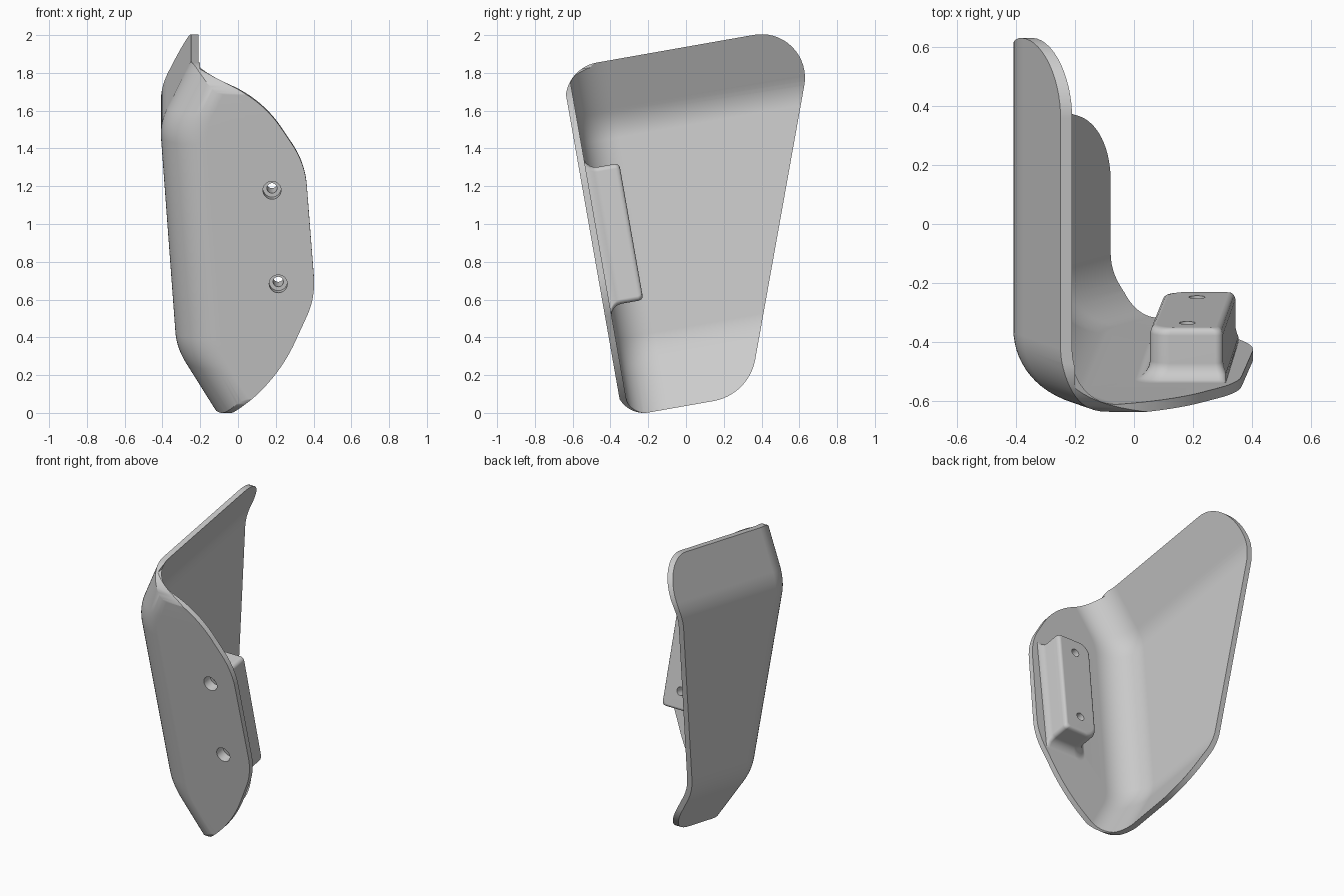
import bpy, bmesh, math
from mathutils import Vector, Matrix

if "Cube" in bpy.data.objects:
    bpy.data.objects.remove(bpy.data.objects["Cube"])

FRONT, BEND_R, THICK = -0.335, 0.24, 0.035
TILT = math.radians(10)

grey = bpy.data.materials.new("plain_grey")
grey.use_nodes = True
grey.diffuse_color = (0.6, 0.6, 0.6, 1)
grey.node_tree.nodes["Principled BSDF"].inputs["Base Color"].default_value = (0.6, 0.6, 0.6, 1)


def rounded(corners, steps=10):
    """Polygon of (a, b, cut) corners, each cut replaced by a circular arc."""
    out = []
    for i, (a, b, cut) in enumerate(corners):
        p = Vector((a, b))
        if cut == 0:
            out.append(p)
            continue
        d0 = (Vector(corners[i - 1][:2]) - p).normalized()
        d1 = (Vector(corners[(i + 1) % len(corners)][:2]) - p).normalized()
        k = math.sin(d0.angle(d1) / 2)
        for s in range(steps + 1):
            t = s / steps
            w0, w1, w2 = (1 - t) ** 2, 2 * k * t * (1 - t), t * t
            out.append((w0 * (p + d0 * cut) + w1 * p + w2 * (p + d1 * cut)) / (w0 + w1 + w2))
    return out


def loft(name, rings):
    """Closed solid through rings that have equal point counts."""
    bm = bmesh.new()
    loops = [[bm.verts.new(p) for p in ring] for ring in rings]
    n = len(loops[0])
    for lo, hi in zip(loops, loops[1:]):
        for i in range(n):
            j = (i + 1) % n
            bm.faces.new((lo[i], lo[j], hi[j], hi[i]))
    bm.faces.new(loops[0][::-1])
    bm.faces.new(loops[-1])
    bmesh.ops.recalc_face_normals(bm, faces=bm.faces)
    mesh = bpy.data.meshes.new(name)
    bm.to_mesh(mesh)
    bm.free()
    obj = bpy.data.objects.new(name, mesh)
    bpy.context.collection.objects.link(obj)
    mesh.materials.append(grey)
    return obj


def combine(target, other, operation):
    """Apply a boolean and discard the helper."""
    other.hide_render = True
    mod = target.modifiers.new("cut", 'BOOLEAN')
    mod.object, mod.operation, mod.solver = other, operation, 'EXACT'
    bpy.context.view_layer.update()
    graph = bpy.context.evaluated_depsgraph_get()
    mesh = bpy.data.meshes.new_from_object(target.evaluated_get(graph))
    target.modifiers.clear()
    target.data = mesh
    bpy.data.objects.remove(other)


def ramp(d, h=0.08):
    """Zero, then a soft bend, then a straight slope."""
    if d <= -h:
        return 0
    return d if d >= h else (d + h) ** 2 / (4 * h)


def wall_x(w):
    return -0.299 - 0.073 * w + 0.573 * ramp(w - 1.57) + 0.545 * ramp(0.36 - w)


# Bent shell: an L section swept upward along the folded side wall
def section(w):
    x0 = wall_x(w)
    slope = (wall_x(w + 0.01) - wall_x(w - 0.01)) / 0.02
    tx = THICK * math.hypot(1, slope)

    def skin(dx, dy):
        rx, ry = BEND_R - dx, BEND_R - dy
        cx, cy = x0 + BEND_R, FRONT + BEND_R
        arc = [(cx - rx * math.cos(a), cy - ry * math.sin(a), w)
               for a in (math.pi / 2 * i / 16 for i in range(17))]
        return [(x0 + dx, 1.2, w)] + arc + [(0.6, FRONT + dy, w)]

    return skin(0, 0) + skin(tx, THICK)[::-1]


heights = [-0.1] + [0.28 + 0.02 * i for i in range(9)] + [1.49 + 0.02 * i for i in range(9)] + [2.05]
guard = loft("guard", [section(w) for w in heights])

# Trim the side wall, then the front plate
side = rounded([(-0.345, 0.028, 0.15), (0.343, 0.028, 0.19), (1.03, 1.9, 0.33), (-0.345, 1.9, 0.2)], 16)
combine(guard, loft("side_trim", [[(x, p.x, p.y) for p in side] for x in (-1, 1)]), 'INTERSECT')

front = rounded([(-1, -0.2, 0), (-0.07, -0.2, 0), (-0.07, 0, 0), (0.22, 0.25, 0.2),
                 (0.41, 0.67, 0.11), (0.355, 1.39, 0.12), (0.13, 1.73, 0.18),
                 (-0.2, 1.88, 0), (-0.2, 2.1, 0), (-1, 2.1, 0)], 12)
combine(guard, loft("front_trim", [[(p.x, y, p.y) for p in front] for y in (-0.8, 1.5)]), 'INTERSECT')


# Mounting pad behind the front plate, flared at its base
def pad_ring(y, e):
    side_e = min(e, 0.01)
    pts = rounded([(0.10 - e, 0.62 - e, 0.07), (0.345 + side_e, 0.62 - e, 0.025),
                   (0.30 + side_e, 1.355 + e, 0.025), (0.05 - e, 1.355 + e, 0.07)], 8)
    return [(p.x, y, p.y) for p in pts]


pad_steps = [(-0.32, 0.05), (-0.3, 0.05), (-0.292, 0.03), (-0.277, 0.014), (-0.26, 0.004),
             (-0.24, 0), (-0.145, 0), (-0.13, -0.005), (-0.123, -0.012), (-0.12, -0.022)]
combine(guard, loft("pad", [pad_ring(y, e) for y, e in pad_steps]), 'UNION')

# Two counterbored screw holes
for x, w in ((0.18, 1.247), (0.213, 0.744)):
    rings = [[(x + r * math.cos(a), y, w + r * math.sin(a))
              for a in (math.tau * i / 32 for i in range(32))]
             for y, r in ((-0.5, 0.048), (-0.27, 0.048), (-0.27, 0.027), (0, 0.027))]
    combine(guard, loft("screw_hole", rings), 'DIFFERENCE')

# Lean the finished part and shade it
guard.data.transform(Matrix.Rotation(TILT, 4, 'X'))
low = min(v.co.z for v in guard.data.vertices)
guard.data.transform(Matrix.Translation((0, 0, -low)))
bpy.ops.object.select_all(action='DESELECT')
guard.select_set(True)
bpy.context.view_layer.objects.active = guard
bpy.ops.object.shade_smooth_by_angle(angle=math.radians(30))
normals = guard.modifiers.new("even_shading", 'WEIGHTED_NORMAL')
normals.keep_sharp = True
